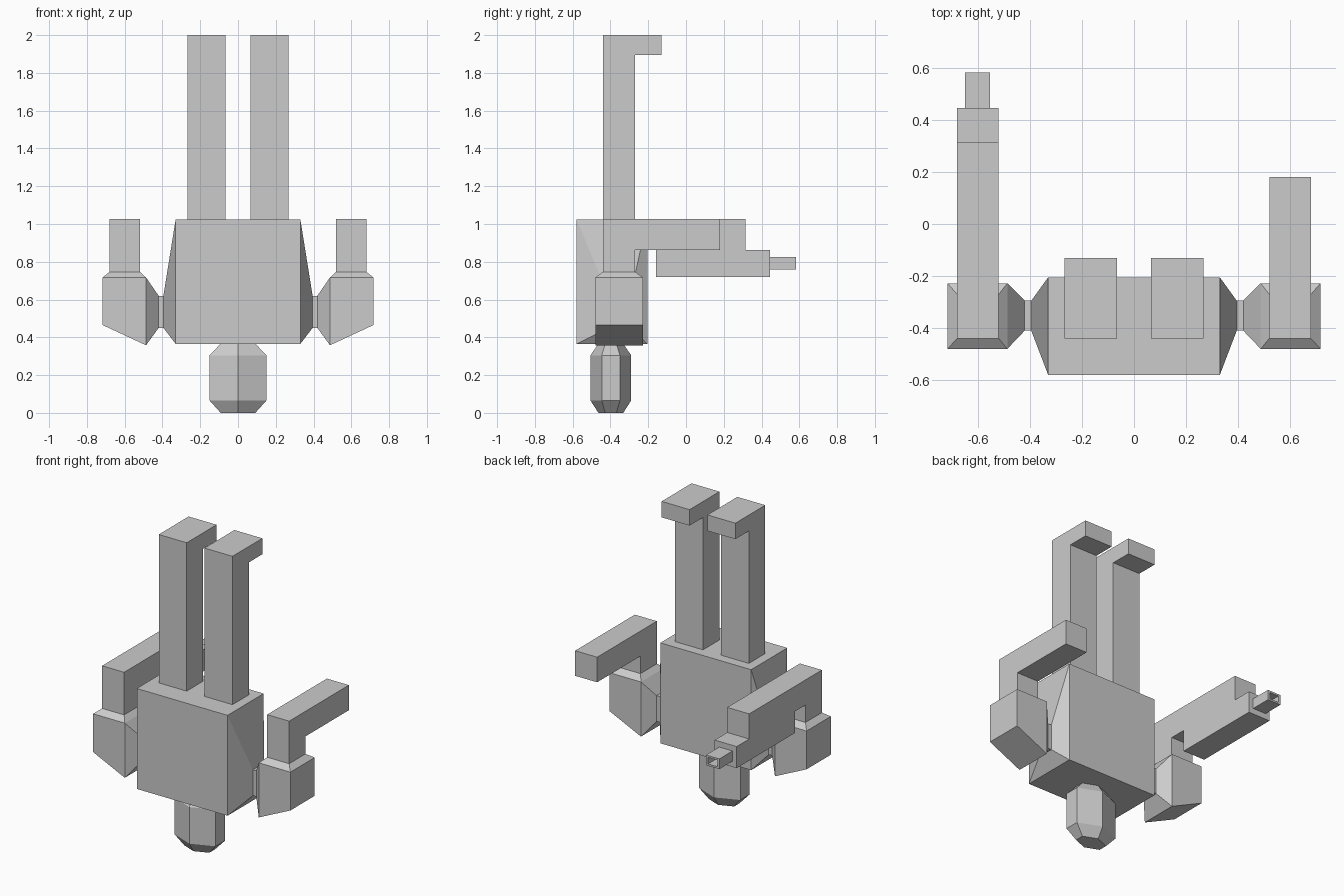
import bpy, bmesh

if "Cube" in bpy.data.objects:
    bpy.data.objects.remove(bpy.data.objects["Cube"])


def loft(name, rings):
    """Skin matching rings of points and cap both ends."""
    bm = bmesh.new()
    loops = [[bm.verts.new(p) for p in ring] for ring in rings]
    n = len(loops[0])
    for a, b in zip(loops, loops[1:]):
        for i in range(n):
            j = (i + 1) % n
            bm.faces.new((a[i], a[j], b[j], b[i]))
    bm.faces.new(loops[0][::-1])
    bm.faces.new(loops[-1])
    bmesh.ops.recalc_face_normals(bm, faces=bm.faces)
    mesh = bpy.data.meshes.new(name)
    bm.to_mesh(mesh)
    bm.free()
    obj = bpy.data.objects.new(name, mesh)
    bpy.context.collection.objects.link(obj)
    return obj


def rect_x(x, y0, y1, z0, z1):
    return [(x, y0, z0), (x, y1, z0), (x, y1, z1), (x, y0, z1)]


def rect_y(y, x0, x1, z0, z1):
    return [(x0, y, z0), (x1, y, z0), (x1, y, z1), (x0, y, z1)]


def rect_z(z, x0, x1, y0, y1):
    return [(x0, y0, z), (x1, y0, z), (x1, y1, z), (x0, y1, z)]


def prism(name, profile, x0, x1):
    """Extrude a side (y, z) profile along x."""
    return loft(name, [[(x, y, z) for y, z in profile] for x in (x0, x1)])


# torso with tapered flanks
side, flank = (-0.58, -0.205, 0.365, 1.025), (-0.41, -0.295, 0.45, 0.62)
loft("torso", [rect_x(-0.395, *flank), rect_x(-0.33, *side),
               rect_x(0.33, *side), rect_x(0.395, *flank)])

# six-sided head, upside down below the torso
hexagon = [(0, -0.1075), (0.15, -0.048), (0.15, 0.048),
           (0, 0.1075), (-0.15, 0.048), (-0.15, -0.048)]
loft("head", [[(x * k, -0.398 + y * k, z) for x, y in hexagon]
              for z, k in ((0, 0.61), (0.065, 1), (0.305, 1), (0.367, 0.61))])

for s, tag in ((-1, "left"), (1, "right")):
    # leg and foot
    prism(f"{tag}_leg", [(-0.44, 1.02), (-0.27, 1.02), (-0.27, 1.895),
                         (-0.13, 1.895), (-0.13, 2), (-0.44, 2)], s * 0.065, s * 0.268)
    # shoulder joint and wedge-shaped shoulder
    loft(f"{tag}_shoulder", [rect_x(s * 0.39, *flank), rect_x(s * 0.42, *flank),
                             rect_x(s * 0.487, -0.48, -0.228, 0.358, 0.717),
                             rect_x(s * 0.717, -0.48, -0.228, 0.465, 0.717)])
    # bevelled shoulder top
    loft(f"{tag}_shoulder_top", [rect_z(0.717, s * 0.487, s * 0.717, -0.48, -0.228),
                                 rect_z(0.747, s * 0.52, s * 0.68, -0.44, -0.27)])
    # bent arm, longer on the side holding the blaster
    reach = 0.18 if s > 0 else 0.315
    prism(f"{tag}_arm", [(-0.44, 0.745), (-0.27, 0.745), (-0.27, 0.862),
                         (reach, 0.862), (reach, 1.027), (-0.44, 1.027)], s * 0.52, s * 0.68)

# blaster body and hollow barrel
loft("blaster_body", [rect_y(-0.16, -0.68, -0.52, 0.72, 0.862),
                      rect_y(0.445, -0.68, -0.52, 0.72, 0.862)])
outer, inner = (-0.65, -0.553, 0.758, 0.825), (-0.635, -0.568, 0.77, 0.813)
loft("blaster_barrel", [rect_y(0.44, *outer), rect_y(0.582, *outer),
                        rect_y(0.582, *inner), rect_y(0.45, *inner)])
